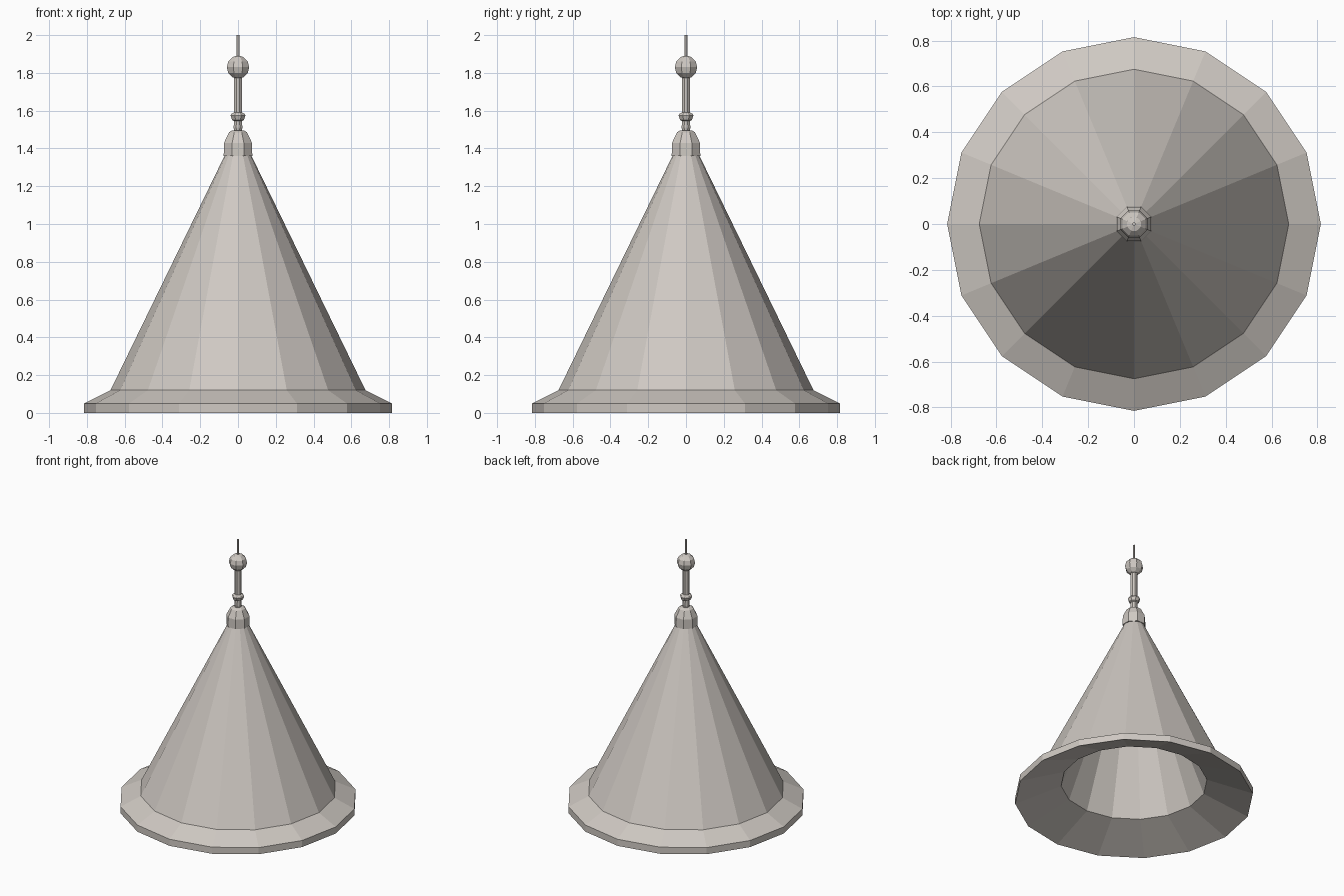
import bpy, bmesh, math

if "Cube" in bpy.data.objects:
    bpy.data.objects.remove(bpy.data.objects["Cube"])

stone = bpy.data.materials.new("warm_grey")
stone.diffuse_color = (0.62, 0.58, 0.54, 1)
stone.use_nodes = True
stone.node_tree.nodes["Principled BSDF"].inputs["Base Color"].default_value = stone.diffuse_color


def lathe(name, profile, sides, turn=0.0, closed=False):
    """Revolve (radius, z) points around z with flat faces; radius 0 makes a tip."""
    bm = bmesh.new()
    rings = []
    for r, z in profile:
        if r == 0:
            rings.append([bm.verts.new((0, 0, z))] * sides)
        else:
            rings.append([bm.verts.new((r * math.cos(turn + 2 * math.pi * i / sides),
                                        r * math.sin(turn + 2 * math.pi * i / sides), z))
                          for i in range(sides)])
    pairs = list(zip(rings, rings[1:]))
    if closed:
        pairs.append((rings[-1], rings[0]))
    for a, b in pairs:
        for i in range(sides):
            j = (i + 1) % sides
            quad = list(dict.fromkeys((a[i], a[j], b[j], b[i])))
            if len(quad) > 2:
                bm.faces.new(quad)
    bmesh.ops.recalc_face_normals(bm, faces=bm.faces)
    me = bpy.data.meshes.new(name)
    bm.to_mesh(me)
    bm.free()
    me.materials.append(stone)
    ob = bpy.data.objects.new(name, me)
    bpy.context.collection.objects.link(ob)
    return ob


half = math.pi / 8

# Hollow sixteen-sided roof with flared eave and sloping soffit
lathe("spire_roof", [(0.815, 0), (0.815, 0.05), (0.675, 0.12), (0.062, 1.38),
                     (0.04, 1.36), (0.5, 0.125)], 16, closed=True)

# Eight-sided cap over the roof tip
lathe("roof_cap", [(0, 1.36), (0.082, 1.36), (0.08, 1.43), (0.052, 1.485),
                   (0.035, 1.495), (0, 1.495)], 8, half)

# Finial pole with collar
lathe("finial_pole", [(0, 1.48), (0.02, 1.48), (0.025, 1.51), (0.023, 1.545),
                      (0.034, 1.55), (0.043, 1.575), (0.036, 1.585),
                      (0.024, 1.59), (0.024, 1.79), (0, 1.79)], 8, half)

# Finial ball
n = 6
lathe("finial_ball", [(0 if k in (0, n) else 0.064 * math.sin(math.pi * k / n),
                       1.83 - 0.062 * math.cos(math.pi * k / n))
                      for k in range(n + 1)], 8, half)

# Thin spike
lathe("finial_spike", [(0, 1.87), (0.008, 1.87), (0.008, 2.0), (0, 2.0)], 6)
